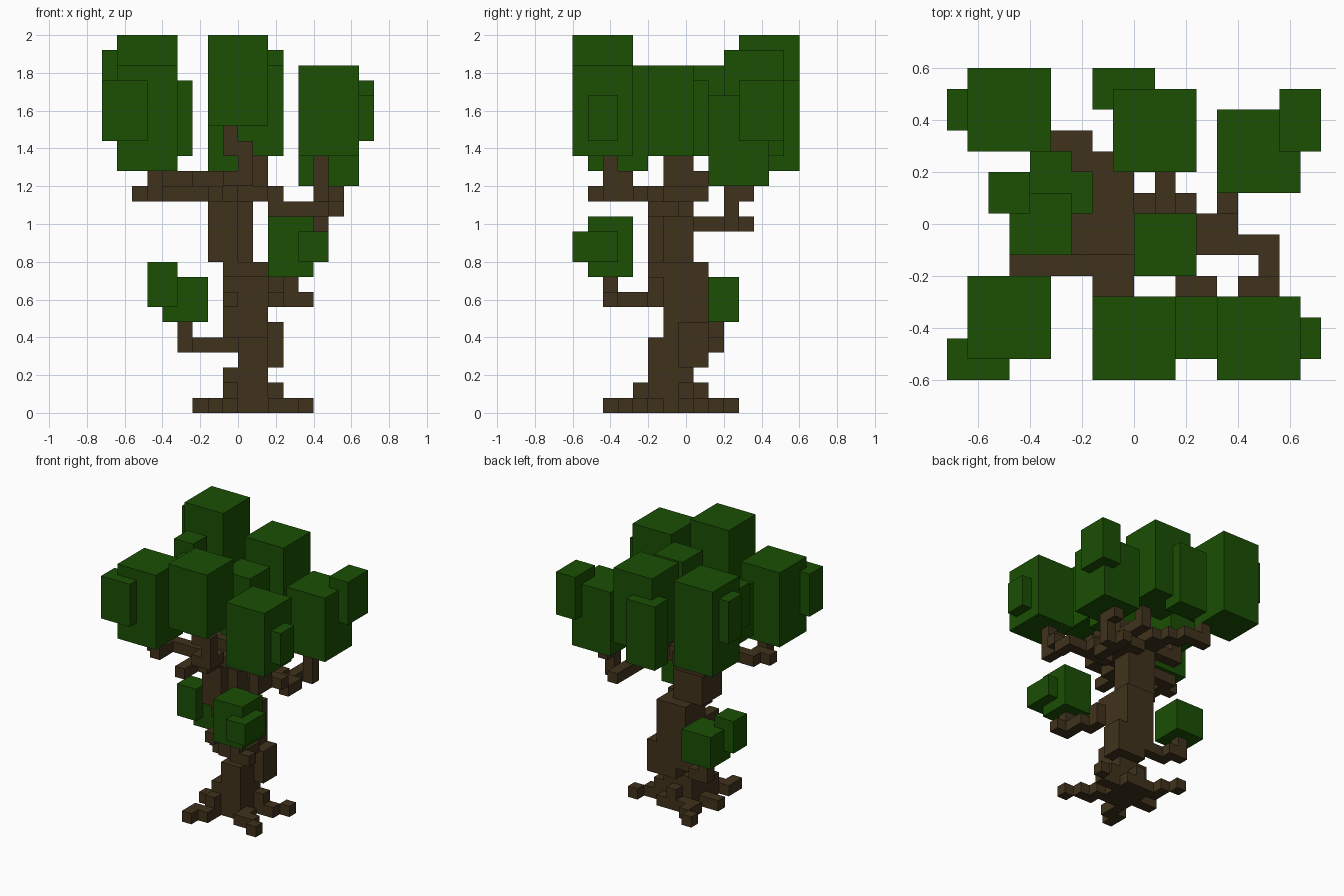
import bpy, bmesh
from mathutils import Matrix, Vector

if "Cube" in bpy.data.objects:
    bpy.data.objects.remove(bpy.data.objects["Cube"], do_unlink=True)

U = 0.08          # size of one block
Y0 = -0.60        # front edge of the block grid


def material(name, rgb):
    m = bpy.data.materials.new(name)
    m.use_nodes = True
    col = (*rgb, 1.0)
    m.diffuse_color = col
    bsdf = m.node_tree.nodes["Principled BSDF"]
    bsdf.inputs["Base Color"].default_value = col
    bsdf.inputs["Roughness"].default_value = 0.9
    return m


LEAF = material("leaf_green", (0.0110, 0.0790, 0.0012))
BARK = material("bark_brown", (0.0510, 0.0320, 0.0115))


def blocks(name, mat, *boxes):
    """One object made of boxes; each box is x0, x1, y0, y1, z0, z1 in blocks."""
    bm = bmesh.new()
    for x0, x1, y0, y1, z0, z1 in boxes:
        size = Vector((x1 - x0, y1 - y0, z1 - z0)) * U
        mid = Vector((x0 + x1, y0 + y1, z0 + z1)) * U / 2 + Vector((0, Y0, 0))
        bmesh.ops.create_cube(bm, size=1, matrix=Matrix.Translation(mid) @ Matrix.Diagonal(size).to_4x4())
    me = bpy.data.meshes.new(name)
    bm.to_mesh(me)
    bm.free()
    me.materials.append(mat)
    ob = bpy.data.objects.new(name, me)
    bpy.context.collection.objects.link(ob)
    return ob


# Roots spreading on the ground
blocks("roots", BARK,
       (-1, 2, 5, 9, 0, 1),
       (-1, 0, 3, 5, 0, 1), (-2, -1, 2, 4, 0, 1),                   # front right
       (2, 3, 5, 6, 0, 1), (2, 4, 4, 5, 0, 1), (4, 5, 3, 4, 0, 1),  # front left
       (2, 4, 7, 8, 0, 1), (4, 5, 8, 9, 0, 1),                      # left
       (-2, -1, 8, 10, 0, 1), (-3, -2, 10, 11, 0, 1),               # back right
       (-3, -1, 6, 7, 0, 1),                                        # right
       (-1, 0, 4, 5, 1, 2), (2, 3, 7, 8, 1, 2), (0, 1, 8, 9, 1, 2))

# Stepped trunk
blocks("trunk", BARK,
       (-1, 2, 5, 8, 0, 3),
       (0, 2, 5, 8, 3, 5), (2, 3, 7, 9, 3, 6), (0, 2, 8, 9, 3, 5),
       (-1, 2, 6, 9, 5, 10),
       (-1, 2, 5, 6, 9, 10),
       (-2, 0, 5, 8, 10, 14), (0, 1, 6, 8, 10, 14),
       (-2, 2, 5, 8, 14, 15), (-2, 2, 6, 8, 15, 16),
       (0, 2, 6, 8, 16, 17))

# Low branches
blocks("low_right_branch", BARK,
       (-3, 0, 8, 9, 4, 5), (-4, -2, 9, 10, 4, 5), (-4, -3, 9, 10, 5, 6), (-1, 0, 7, 9, 5, 6))
blocks("low_left_branch", BARK,
       (-1, 0, 4, 6, 7, 8), (2, 3, 5, 6, 7, 9), (2, 4, 4, 5, 7, 8), (3, 4, 2, 4, 7, 8),
       (4, 5, 2, 3, 7, 8), (3, 4, 2, 3, 8, 9))

# High branches
blocks("front_right_branch", BARK,
       (-6, -2, 5, 6, 14, 15), (-7, -5, 4, 5, 14, 15), (-6, -5, 3, 4, 14, 16))
blocks("side_right_branch", BARK, (-3, -1, 6, 8, 15, 16), (-5, -3, 7, 8, 15, 16), (-5, -4, 7, 8, 16, 17))
blocks("back_right_branch", BARK,
       (-2, 0, 8, 10, 15, 16), (-3, -1, 10, 11, 15, 16), (-4, -2, 11, 12, 15, 16),
       (-5, -4, 11, 12, 15, 17))
blocks("back_branch", BARK,
       (0, 3, 8, 9, 14, 15), (1, 2, 8, 10, 15, 16), (1, 2, 10, 11, 15, 17))
blocks("left_branch", BARK,
       (1, 3, 6, 8, 14, 15), (2, 7, 6, 7, 13, 14), (3, 5, 7, 8, 13, 14))
blocks("back_left_branch", BARK,
       (4, 5, 8, 12, 12, 13), (5, 6, 10, 11, 12, 15), (5, 6, 11, 12, 14, 15))
blocks("front_left_branch", BARK,
       (6, 7, 5, 6, 13, 14), (5, 7, 4, 5, 14, 15), (5, 6, 2, 4, 14, 16), (5, 6, 2, 3, 16, 17))
blocks("front_branch", BARK,
       (-2, 0, 4, 5, 14, 15), (-1, 0, 3, 4, 14, 15), (-2, -1, 1, 4, 14, 15),
       (-1, 1, 2, 4, 15, 16), (0, 1, 2, 3, 16, 18), (-1, 0, 2, 3, 17, 19))

# Leaf clusters: a large block with a smaller one set into it
blocks("back_right_leaves", LEAF, (-8, -4, 11, 15, 17, 25), (-9, -7, 12, 14, 20, 24))
blocks("back_leaves", LEAF, (-1, 3, 10, 14, 17, 24), (-2, 1, 13, 15, 16, 22))
blocks("back_left_leaves", LEAF, (4, 8, 9, 13, 15, 21), (7, 9, 11, 14, 18, 22))
blocks("side_right_leaves", LEAF, (-6, -3, 6, 9, 17, 22), (-7, -5, 8, 10, 19, 23))
blocks("centre_leaves", LEAF, (0, 3, 5, 8, 17, 23))
blocks("front_right_leaves", LEAF, (-8, -4, 1, 5, 16, 23), (-9, -6, 0, 2, 18, 22))
blocks("front_leaves", LEAF, (-2, 2, 0, 4, 19, 25))
blocks("front_left_leaves", LEAF, (4, 8, 0, 4, 17, 23), (7, 9, 1, 3, 18, 21))
blocks("low_left_leaves", LEAF, (2, 5, 1, 4, 9, 13), (4, 6, 0, 3, 10, 12))
blocks("low_right_leaves", LEAF, (-5, -2, 8, 11, 6, 9), (-6, -4, 7, 9, 7, 10))
